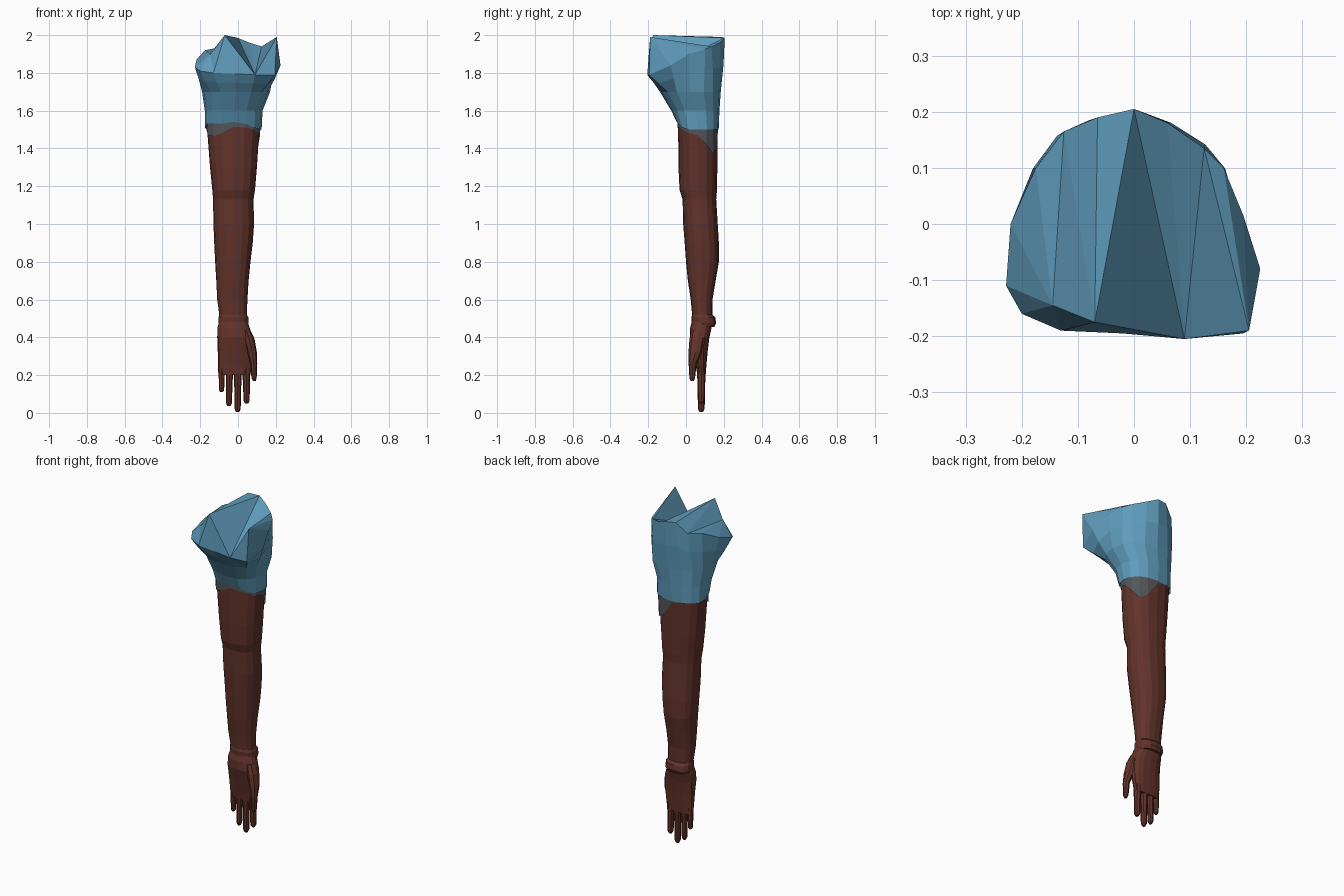
import bpy, math


def material(name, rgb):
    m = bpy.data.materials.new(name)
    m.diffuse_color = (*rgb, 1)
    return m


SKIN = material("brown skin", (0.122, 0.033, 0.024))
BLUE = material("blue cloth", (0.115, 0.33, 0.50))
GREY = material("grey lining", (0.085, 0.092, 0.102))


def ring(z, x0, x1, y0, y1, n=16, power=0.85):
    """Rounded-box section; z is one height or a list of heights."""
    pts = []
    for k in range(n):
        a = 2 * math.pi * k / n
        c, s = math.cos(a), math.sin(a)
        c = math.copysign(abs(c) ** power, c)
        s = math.copysign(abs(s) ** power, s)
        pts.append(((x0 + x1) / 2 + c * (x1 - x0) / 2,
                    (y0 + y1) / 2 + s * (y1 - y0) / 2,
                    z[k] if isinstance(z, list) else z))
    return pts


def loft(name, rings, mat, caps=True, extra=(), tris=()):
    """Skin a list of rings from the bottom up, with optional cap triangles."""
    n = len(rings[0])
    verts = [p for r in rings for p in r] + list(extra)
    faces = []
    for i in range(len(rings) - 1):
        for k in range(n):
            j = (k + 1) % n
            faces.append((i * n + k, i * n + j, (i + 1) * n + j, (i + 1) * n + k))
    if caps:
        faces.append(tuple(reversed(range(n))))
        faces.append(tuple((len(rings) - 1) * n + k for k in range(n)))
    faces += list(tris)
    me = bpy.data.meshes.new(name)
    me.from_pydata(verts, [], faces)
    me.materials.append(mat)
    ob = bpy.data.objects.new(name, me)
    bpy.context.collection.objects.link(ob)
    return ob


# Bare arm, wrist to upper arm
loft("arm", [ring(*r) for r in [
    (0.49, -0.095, 0.045, 0.035, 0.140),
    (0.60, -0.110, 0.050, 0.025, 0.140),
    (0.70, -0.115, 0.056, 0.010, 0.157),
    (0.80, -0.121, 0.066, 0.000, 0.174),
    (0.90, -0.126, 0.078, -0.007, 0.174),
    (1.00, -0.130, 0.085, -0.015, 0.168),
    (1.13, -0.132, 0.082, -0.018, 0.160),
    (1.18, -0.136, 0.090, -0.034, 0.164),
    (1.30, -0.148, 0.100, -0.040, 0.166),
    (1.56, -0.168, 0.117, -0.042, 0.166)]], SKIN)

# Wrist fold
loft("wrist_band", [ring(*r) for r in [
    (0.455, -0.098, 0.050, 0.035, 0.150),
    (0.475, -0.104, 0.055, 0.030, 0.160),
    (0.505, -0.103, 0.055, 0.028, 0.155),
    (0.520, -0.100, 0.047, 0.032, 0.140)]], SKIN)

# Palm
loft("palm", [ring(*r) for r in [
    (0.20, -0.104, 0.066, 0.060, 0.104),
    (0.25, -0.106, 0.072, 0.052, 0.108),
    (0.32, -0.107, 0.080, 0.038, 0.114),
    (0.40, -0.110, 0.080, 0.020, 0.124),
    (0.45, -0.109, 0.062, 0.022, 0.135),
    (0.50, -0.095, 0.045, 0.035, 0.140)]], SKIN)

# Fingers: tip x, base x, tip height, half width
for name, xt, xb, zt, w in [("little_finger", -0.087, -0.086, 0.110, 0.016),
                            ("ring_finger", -0.048, -0.045, 0.036, 0.018),
                            ("middle_finger", -0.002, -0.001, 0.005, 0.019),
                            ("index_finger", 0.046, 0.043, 0.050, 0.019)]:
    rings = []
    for t, s in [(0, 0.45), (0.07, 0.85), (0.5, 0.95), (1, 1.1)]:
        x, z, h = xt + (xb - xt) * t, zt + (0.24 - zt) * t, w * s
        rings.append(ring(z, x - h, x + h, 0.081 - h * 1.1, 0.081 + h * 1.1, 8, 1))
    loft(name, rings, SKIN)

# Thumb, in front of the palm
loft("thumb", [ring(*r, 8, 1) for r in [
    (0.170, 0.079, 0.095, 0.024, 0.042),
    (0.185, 0.071, 0.099, 0.018, 0.048),
    (0.260, 0.066, 0.102, 0.014, 0.056),
    (0.320, 0.050, 0.100, 0.013, 0.085),
    (0.390, 0.030, 0.088, 0.018, 0.100),
    (0.440, 0.020, 0.065, 0.030, 0.105)]], SKIN)

# Grey lining peeking out under the hem, with a wavy lower edge
low = [1.47, 1.42, 1.37, 1.40, 1.49, 1.50, 1.50, 1.50,
       1.50, 1.47, 1.465, 1.48, 1.515, 1.51, 1.50, 1.48]
loft("sleeve_lining", [ring(low, -0.168, 0.117, -0.045, 0.169),
                       ring(1.56, -0.171, 0.120, -0.046, 0.170)], GREY, caps=False)

# Blue sleeve with a ragged shoulder end
hem = [1.50] * 8 + [1.51, 1.53, 1.535, 1.53, 1.54, 1.53, 1.51, 1.50]
rim = [(0.195, 0.015, 1.90), (0.16, 0.10, 1.925), (0.125, 0.135, 1.94), (0.06, 0.18, 1.96),
       (0.0, 0.205, 1.985), (-0.065, 0.19, 1.99), (-0.125, 0.165, 1.93), (-0.175, 0.10, 1.92),
       (-0.22, 0.0, 1.87), (-0.228, -0.11, 1.83), (-0.20, -0.16, 1.81), (-0.13, -0.19, 1.80),
       (-0.02, -0.195, 1.795), (0.09, -0.205, 1.79), (0.195, -0.195, 1.79), (0.225, -0.08, 1.84)]
upper = ring(1.70, -0.190, 0.170, -0.138, 0.184)
middle = [((a[0] + b[0]) * 0.51, (a[1] + b[1]) * 0.51, (a[2] + b[2]) / 2)
          for a, b in zip(upper, rim)]
rings = [ring(hem, -0.175, 0.125, -0.049, 0.173),
         ring(1.60, -0.176, 0.130, -0.078, 0.177), upper, middle, rim]

# Shoulder cap: triangles fanned from the rim to three peaks
o = 16 * (len(rings) - 1)
S1, S2, S3 = 80, 81, 82
fans = {S1: [13, 14, 15, 0, 1, 2], S3: [6, 7, 8, 9, 10, 11]}
tris = [(o + a, o + b, s) for s, row in fans.items() for a, b in zip(row, row[1:])]
tris += [(o + a, o + b, S2) for a, b in [(4, 5), (5, 6), (11, 12), (12, 13), (13, 4)]]
tris += [(o + 13, S1, o + 2), (o + 13, o + 2, o + 3), (o + 13, o + 3, o + 4),
         (o + 6, S3, S2), (S3, o + 11, S2)]
loft("sleeve", rings, BLUE, caps=False, tris=tris,
     extra=[(0.205, -0.19, 1.99), (-0.07, -0.175, 2.0), (-0.145, -0.145, 1.9)])
